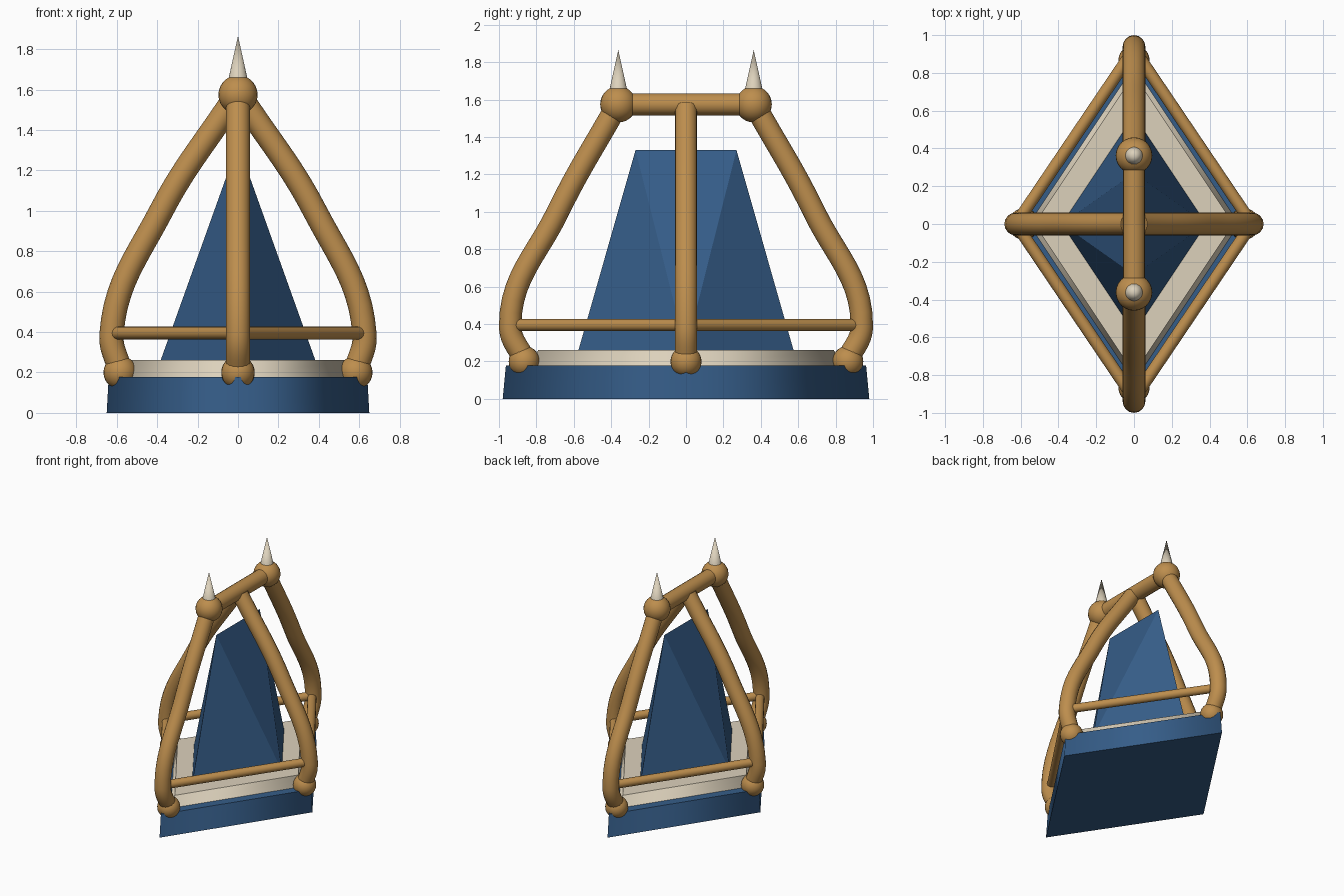
import bpy, bmesh
from math import pi
from mathutils import Vector

if "Cube" in bpy.data.objects:
    bpy.data.objects.remove(bpy.data.objects["Cube"])


def material(name, rgb):
    m = bpy.data.materials.new(name)
    m.diffuse_color = (*rgb, 1)
    m.use_nodes = True
    m.node_tree.nodes["Principled BSDF"].inputs["Base Color"].default_value = m.diffuse_color
    return m


WOOD = material("wood", (0.51, 0.27, 0.075))
BLUE = material("blue_cloth", (0.036, 0.11, 0.25))
CREAM = material("cream", (0.72, 0.64, 0.50))


def mesh_object(name, verts, faces, mat):
    me = bpy.data.meshes.new(name)
    me.from_pydata(verts, [], faces)
    bm = bmesh.new()
    bm.from_mesh(me)
    bmesh.ops.recalc_face_normals(bm, faces=bm.faces)
    bm.to_mesh(me)
    bm.free()
    ob = bpy.data.objects.new(name, me)
    bpy.context.collection.objects.link(ob)
    me.materials.append(mat)
    return ob


def diamond(rx, ry, z):
    return [(rx, 0, z), (0, ry, z), (-rx, 0, z), (0, -ry, z)]


def diamond_slab(name, low, high, mat):
    sides = [(i, (i + 1) % 4, (i + 1) % 4 + 4, i + 4) for i in range(4)]
    ob = mesh_object(name, diamond(*low) + diamond(*high),
                     [(3, 2, 1, 0), (4, 5, 6, 7)] + sides, mat)
    # walls shade round the corners, caps stay flat
    for p in ob.data.polygons:
        p.use_smooth = abs(p.normal.z) < 0.7
    return ob


def finish(ob, name, mat):
    ob.name = name
    ob.data.materials.append(mat)
    bpy.ops.object.shade_smooth_by_angle(angle=pi / 5)


def tube(name, pts, r):
    cu = bpy.data.curves.new(name, 'CURVE')
    cu.dimensions = '3D'
    cu.bevel_depth = r
    cu.bevel_resolution = 6
    cu.resolution_u = 10
    cu.use_fill_caps = True
    sp = cu.splines.new('BEZIER')
    sp.bezier_points.add(len(pts) - 1)
    for b, p in zip(sp.bezier_points, pts):
        b.co = p
        b.handle_left_type = b.handle_right_type = 'AUTO'
    ob = bpy.data.objects.new(name, cu)
    bpy.context.collection.objects.link(ob)
    bpy.ops.object.select_all(action='DESELECT')
    ob.select_set(True)
    bpy.context.view_layer.objects.active = ob
    bpy.ops.object.convert(target='MESH')
    finish(bpy.context.object, name, WOOD)


def ball(name, loc, r):
    bpy.ops.mesh.primitive_uv_sphere_add(segments=24, ring_count=14, radius=r, location=loc)
    finish(bpy.context.object, name, WOOD)


# Stepped diamond base
diamond_slab("base", (0.65, 0.98, 0), (0.64, 0.963, 0.178), BLUE)
diamond_slab("plinth", (0.56, 0.84, 0.17), (0.527, 0.79, 0.262), CREAM)

# Tent: diamond foot rising to a ridge along y
mesh_object("tent", diamond(0.383, 0.575, 0.26) + [(0, -0.27, 1.33), (0, 0.27, 1.33)],
            [(3, 2, 1, 0), (0, 5, 4), (2, 4, 5), (0, 1, 5), (1, 2, 5), (2, 3, 4), (3, 0, 4)], BLUE)

# Bent posts as (distance from centre, height) profiles, with ball feet
side_profile = [(0.58, 0.20), (0.626, 0.39), (0.38, 1.0), (0.02, 1.555)]
end_profile = [(0.86, 0.20), (0.94, 0.39), (0.685, 1.0), (0.365, 1.575)]
for s, word in ((1, "positive"), (-1, "negative")):
    tube(f"side_post_{word}", [(s * d, 0, z) for d, z in side_profile], 0.06)
    tube(f"end_post_{word}", [(0, s * d, z) for d, z in end_profile], 0.06)
    ball(f"side_foot_{word}", (s * 0.583, 0, 0.2), 0.083)
    ball(f"end_foot_{word}", (0, s * 0.865, 0.2), 0.083)

    # Ridge knob and its spike
    ball(f"ridge_knob_{word}", (0, s * 0.362, 1.575), 0.097)
    bpy.ops.mesh.primitive_cone_add(vertices=20, radius1=0.05, radius2=0, depth=0.225,
                                    location=(0, s * 0.362, 1.7525))
    finish(bpy.context.object, f"spike_{word}", CREAM)

    # Thin rails from the side posts to the end posts
    for t in (1, -1):
        tube(f"rail_{word}_{'back' if t > 0 else 'front'}",
             [(s * 0.625, 0, 0.395), (0, t * 0.925, 0.395)], 0.032)

# Ridge beam
tube("ridge_beam", [(0, -0.362, 1.575), (0, 0.362, 1.575)], 0.059)
